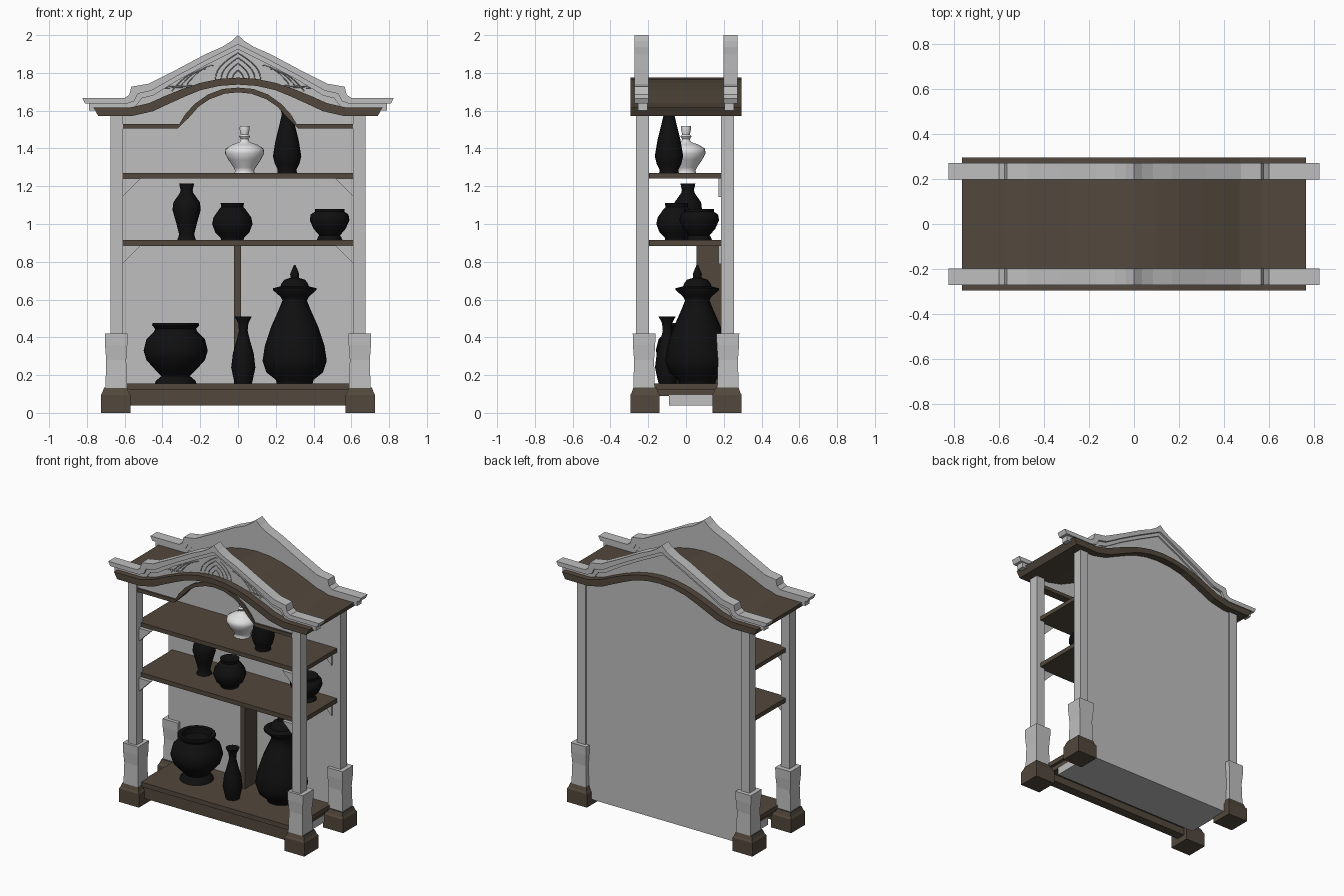
import bpy, bmesh, math

cube = bpy.data.objects.get("Cube")
if cube:
    bpy.data.objects.remove(cube)


def material(name, r, g, b):
    m = bpy.data.materials.new(name)
    m.use_nodes = True
    m.diffuse_color = (r, g, b, 1)
    bsdf = next(n for n in m.node_tree.nodes if n.type == 'BSDF_PRINCIPLED')
    bsdf.inputs["Base Color"].default_value = (r, g, b, 1)
    return m


GREY = material("pale grey paint", .52, .52, .52)
GROOVE = material("shaded grey carving", .3, .3, .3)
WOOD = material("dark brown wood", .085, .065, .046)
BLACK = material("black glaze", .005, .005, .005)
WHITE = material("white porcelain", .75, .75, .75)


def finish(name, bm, mat, smooth=False):
    bmesh.ops.recalc_face_normals(bm, faces=bm.faces)
    mesh = bpy.data.meshes.new(name)
    bm.to_mesh(mesh)
    bm.free()
    mesh.materials.append(mat)
    ob = bpy.data.objects.new(name, mesh)
    bpy.context.collection.objects.link(ob)
    if smooth:
        bpy.ops.object.select_all(action='DESELECT')
        ob.select_set(True)
        bpy.context.view_layer.objects.active = ob
        bpy.ops.object.shade_smooth_by_angle(angle=math.radians(50))
    return ob


def prism(name, pts, y0, y1, mat):
    """Extrude an x-z outline between two depths."""
    bm = bmesh.new()
    face = bm.faces.new([bm.verts.new((x, y0, z)) for x, z in pts])
    ext = bmesh.ops.extrude_face_region(bm, geom=[face])["geom"]
    for v in ext:
        if isinstance(v, bmesh.types.BMVert):
            v.co.y = y1
    return finish(name, bm, mat)


def box(name, x0, x1, y0, y1, z0, z1, mat):
    return prism(name, [(x0, z0), (x1, z0), (x1, z1), (x0, z1)], y0, y1, mat)


def full(half):
    """Mirror a centre-to-right line into a left-to-right one."""
    return [(-x, z) for x, z in reversed(half) if x > 0] + half


def strip(name, upper, lower, y0, y1, mat):
    """Closed band between two half lines, mirrored in x."""
    return prism(name, full(upper) + full(lower)[::-1], y0, y1, mat)


def loft(name, cx, cy, sections, mat):
    """Square sections (z, half width) stacked upwards."""
    bm = bmesh.new()
    rings = [[bm.verts.new((cx + a * h, cy + b * h, z))
              for a, b in ((-1, -1), (1, -1), (1, 1), (-1, 1))] for z, h in sections]
    for lo, hi in zip(rings, rings[1:]):
        for i in range(4):
            j = (i + 1) % 4
            bm.faces.new((lo[i], lo[j], hi[j], hi[i]))
    bm.faces.new(rings[0])
    bm.faces.new(rings[-1])
    return finish(name, bm, mat)


def vase(name, x, y, z, profile, mat, sides=20):
    """Lathe a profile of (radius, height)."""
    bm = bmesh.new()
    rings = []
    for r, h in profile:
        rings.append([bm.verts.new((x + r * math.cos(t), y + r * math.sin(t), z + h))
                      for t in (math.tau * i / sides for i in range(sides))])
    for lo, hi in zip(rings, rings[1:]):
        for i in range(sides):
            j = (i + 1) % sides
            bm.faces.new((lo[i], lo[j], hi[j], hi[i]))
    bm.faces.new(rings[0])
    bm.faces.new(rings[-1])
    return finish(name, bm, mat, True)


# Curved roof slab
roof_top = [(0, 1.775), (.1, 1.768), (.2, 1.747), (.3, 1.713), (.4, 1.672),
            (.47, 1.64), (.57, 1.617), (.765, 1.617)]
roof_low = [(0, 1.738), (.1, 1.731), (.2, 1.708), (.28, 1.675), (.38, 1.63),
            (.45, 1.597), (.56, 1.572), (.74, 1.572)]
strip("roof", roof_top, roof_low, -.295, .295, WOOD)

# Pediments: crest, moulding under it, and recessed panel
crest = [(0, 2), (.035, 1.968), (.085, 1.937), (.17, 1.9), (.32, 1.82), (.476, 1.742),
         (.565, 1.727), (.575, 1.685), (.6, 1.667), (.825, 1.667)]
crest_low = [(0, 1.95), (.17, 1.865), (.32, 1.785), (.46, 1.705),
             (.53, 1.69), (.55, 1.65), (.59, 1.637), (.81, 1.637)]
bead_low = [(0, 1.925), (.17, 1.84), (.32, 1.76), (.45, 1.68),
            (.51, 1.665), (.55, 1.612), (.79, 1.6)]
for side, s in (("front", -1), ("back", 1)):
    strip(side + "_pediment_crest", crest, crest_low, s * .198, s * .272, GREY)
    strip(side + "_pediment_moulding", crest_low[:-1] + [(.79, 1.637)], bead_low,
          s * .205, s * .255, GREY)
    strip(side + "_pediment_panel", bead_low[:-1], [(x, z - .01) for x, z in roof_top[:-1]],
          s * .21, s * .245, GREY)


def carving(name, lines):
    """Fine raised lines on the front pediment panel."""
    cu = bpy.data.curves.new(name, 'CURVE')
    cu.dimensions = '3D'
    cu.bevel_depth = .0025
    cu.bevel_resolution = 0
    for line in lines:
        sp = cu.splines.new('POLY')
        sp.points.add(len(line) - 1)
        for p, (x, z) in zip(sp.points, line):
            p.co = (x, -.246, z, 1)
    cu.materials.append(GROOVE)
    bpy.context.collection.objects.link(bpy.data.objects.new(name, cu))


steps = [i / 8 for i in range(9)]
arches = [full([(w * math.sin(t * 1.5), 1.765 + h * (1 - t) ** .8) for t in steps])
          for w, h in ((.03, .05), (.06, .085), (.09, .115), (.12, .14))]
carving("centre_tracery", arches)
for side, s in (("left", 1), ("right", -1)):
    fans = [[(s * (.13 + k + .14 * t), 1.84 - k * .45 - .1 * t ** 1.8) for t in steps]
            for k in (0, .04, .08)]
    fans += [[(s * (.22 + .04 * k), 1.735 - .01 * k), (s * (.4 - .01 * k), 1.725 - .005 * k)]
             for k in range(2)]
    carving(side + "_tracery", fans)

# Arched front fascia and its trim
arch_top = [(0, 1.722), (.08, 1.715), (.16, 1.685), (.23, 1.635), (.28, 1.58), (.31, 1.53), (.612, 1.53)]
arch_low = [(0, 1.697), (.07, 1.69), (.15, 1.661), (.21, 1.62), (.26, 1.563), (.32, 1.505), (.612, 1.505)]
strip("arch_trim", arch_top, arch_low, -.262, -.205, WOOD)
strip("front_fascia", [(x, z + .004) for x, z in roof_low[:-1]] + [(.63, 1.575)],
      [(x, z - .003) for x, z in arch_top], -.25, -.215, GREY)

# Back panel
prism("back_panel", full(roof_low[:-1] + [(.62, 1.575), (.62, .04)]), .187, .245, GREY)

# Posts, plinth blocks, feet and shelf brackets
for xn, sx in (("left", 1), ("right", -1)):
    for yn, sy, py in (("front", -1, -.23), ("back", 1, .22)):
        tag = f"{yn}_{xn}_"
        box(tag + "post", sx * .642 - .033, sx * .642 + .033, py - .035, py + .035, .4, 1.575, GREY)
        loft(tag + "plinth_block", sx * .645, sy * .222,
             [(.13, .057), (.2, .055), (.28, .053), (.36, .059), (.42, .06)], GREY)
        loft(tag + "foot", sx * .648, sy * .217,
             [(0, .078), (.095, .078), (.108, .07), (.135, .061)], WOOD)
        for level, z in (("lower", .885), ("upper", 1.24)):
            prism(f"{tag}{level}_bracket",
                  [(sx * .612, z), (sx * .515, z), (sx * .612, z - .097)],
                  py - .02 + .01 * (sy < 0), py + .02, GREY) if sy < 0 else \
                prism(f"{tag}{level}_bracket",
                      [(sx * .612, z), (sx * .515, z), (sx * .612, z - .097)], .172, .19, GREY)

# Shelves, divider and base
box("lower_shelf", -.645, .645, -.192, .188, .884, .915, WOOD)
box("upper_shelf", -.645, .645, -.192, .188, 1.24, 1.269, WOOD)
for name, z0, z1 in (("lower_shelf_lip", .884, .915), ("upper_shelf_lip", 1.24, 1.269)):
    box(name, -.609, .609, -.215, -.19, z0, z1, WOOD)
box("divider", -.02, .017, .055, .187, .15, .886, WOOD)
box("base_floor", -.6, .6, -.24, .187, .122, .155, WOOD)
box("front_apron", -.58, .58, -.23, -.165, .04, .124, WOOD)
box("base_underside", -.58, .58, -.09, .187, .04, .094, GREY)
box("base_core", -.58, .58, -.165, .187, .09, .123, WOOD)

# Vases on the base
vase("round_pot", -.33, .01, .155,
     [(.11, 0), (.105, .015), (.075, .04), (.11, .075), (.155, .125), (.17, .175), (.155, .235),
      (.115, .275), (.108, .29), (.125, .308), (.122, .32), (.095, .318), (.09, .28)], BLACK)
vase("bud_vase", .028, -.1, .155,
     [(.045, 0), (.05, .02), (.064, .085), (.055, .16), (.035, .23), (.023, .28),
      (.027, .32), (.045, .355), (.035, .352)], BLACK)
vase("lidded_urn", .3, .06, .155,
     [(.095, 0), (.1, .02), (.15, .06), (.17, .12), (.158, .2), (.125, .3), (.085, .39),
      (.065, .44), (.075, .46), (.115, .495), (.115, .505), (.075, .515), (.07, .53), (.055, .55),
      (.022, .56), (.024, .58), (.012, .61), (.004, .628)], BLACK)

# Vases on the lower shelf
vase("shouldered_vase", -.272, .01, .915,
     [(.05, 0), (.045, .012), (.04, .03), (.055, .09), (.075, .16), (.07, .2),
      (.035, .25), (.032, .265), (.04, .3), (.03, .298)], BLACK)
vase("bulb_vase", -.03, -.05, .915,
     [(.06, 0), (.062, .012), (.09, .04), (.107, .085), (.1, .12), (.068, .165),
      (.058, .175), (.062, .195), (.045, .19)], BLACK)
vase("wide_bowl", .485, .07, .915,
     [(.068, 0), (.062, .015), (.055, .025), (.085, .06), (.105, .105), (.1, .135),
      (.078, .15), (.078, .165), (.06, .155)], BLACK)

# Vases on the upper shelf
vase("white_vase", .035, 0, 1.269,
     [(.055, 0), (.05, .012), (.058, .03), (.085, .07), (.104, .105), (.1, .13), (.065, .152),
      (.026, .165), (.02, .18), (.03, .195), (.02, .205), (.027, .235), (.025, .25), (.01, .25)],
     WHITE, 28)
vase("tall_vase", .26, -.09, 1.269,
     [(.052, 0), (.05, .02), (.065, .05), (.075, .09), (.062, .17), (.04, .26), (.028, .31),
      (.034, .335), (.025, .33)], BLACK)
